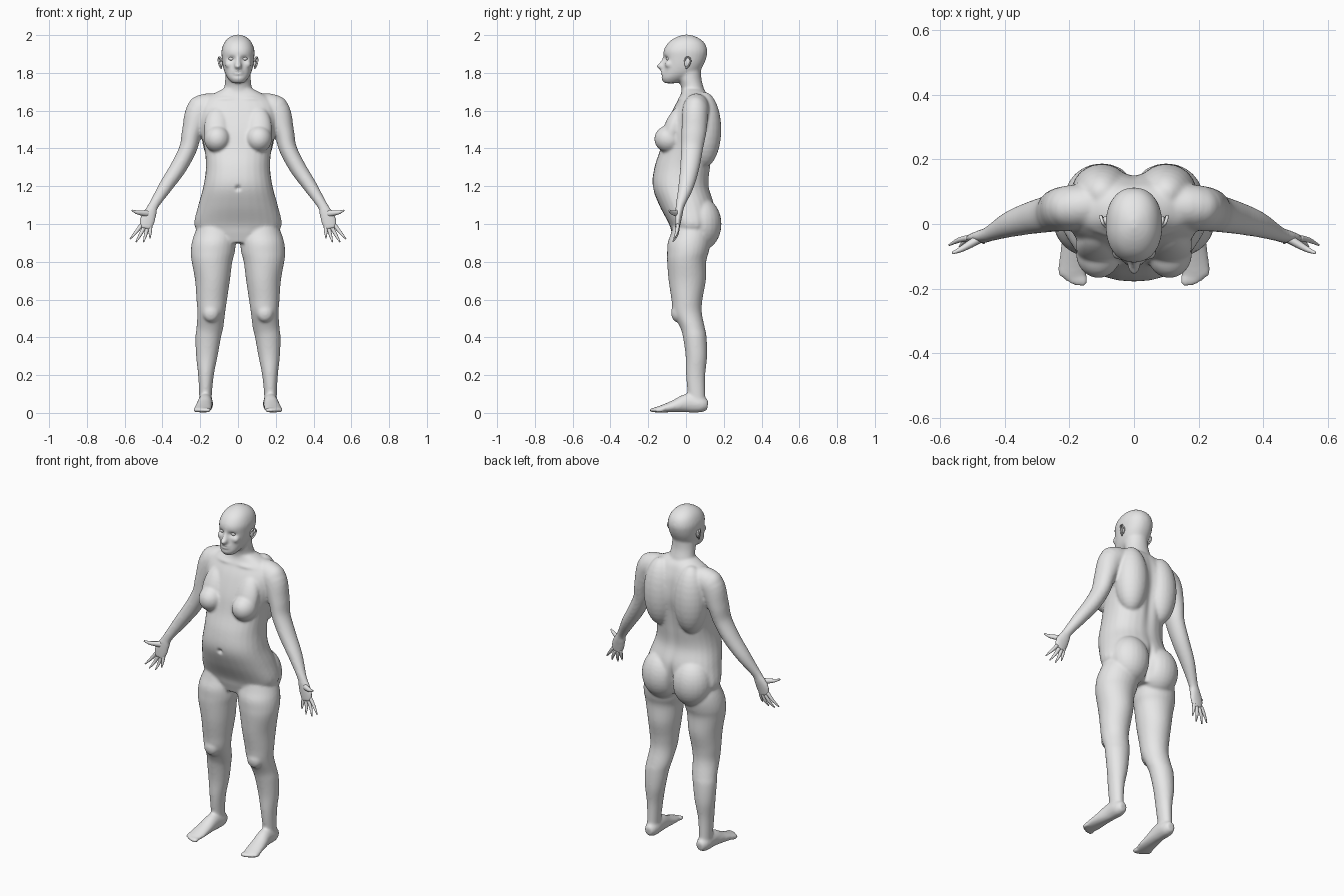
import bpy, bmesh
from math import cos, sin, pi, exp, copysign
from mathutils import Vector, Matrix

cube = bpy.data.objects.get("Cube")
if cube:
    bpy.data.objects.remove(cube, do_unlink=True)

skin = bpy.data.materials.new("plain grey")
skin.use_nodes = True
grey = (0.8, 0.8, 0.8, 1)
skin.diffuse_color = grey
for node in skin.node_tree.nodes:
    if node.type == 'BSDF_PRINCIPLED':
        node.inputs["Base Color"].default_value = grey

UP, BACK = Vector((0, 0, 1)), Vector((0, 1, 0))


def smooth_path(rings, steps=5):
    """Catmull-Rom interpolation of ring tuples (x, y, z, half width, half depth)."""
    out = []
    last = len(rings) - 1
    for i in range(last):
        quad = zip(rings[max(i - 1, 0)], rings[i], rings[i + 1], rings[min(i + 2, last)])
        quad = list(quad)
        for s in range(steps):
            t = s / steps
            out.append([b + t * (c - a) / 2 + t * t * (a - 2.5 * b + 2 * c - d / 2)
                        + t ** 3 * (3 * b - a - 3 * c + d) / 2 for a, b, c, d in quad])
    return out + [list(rings[last])]


def loft(bm, rings, hint=BACK, flat=False, both=True, power=2.0, sides=28):
    """Skin closed oval rings; flat keeps every ring horizontal, both mirrors in x."""
    path = smooth_path(rings)
    centres = [Vector(r[:3]) for r in path]
    for side in (1, -1) if both else (1,):
        loops = []
        for i, r in enumerate(path):
            t = centres[min(i + 1, len(path) - 1)] - centres[max(i - 1, 0)]
            t = UP if flat else t.normalized()
            u = hint.cross(t).normalized()
            v = t.cross(u)
            loop = []
            for k in range(sides):
                c, s = cos(2 * pi * k / sides), sin(2 * pi * k / sides)
                c = copysign(abs(c) ** (2 / power), c)
                s = copysign(abs(s) ** (2 / power), s)
                p = centres[i] + u * c * max(r[3], 0.002) + v * s * max(r[4], 0.002)
                loop.append(bm.verts.new((p.x * side, p.y, p.z)))
            loops.append(loop)
        for lo, hi in zip(loops, loops[1:]):
            for k in range(sides):
                n = (k + 1) % sides
                bm.faces.new((lo[k], lo[n], hi[n], hi[k]))
        bm.faces.new(loops[0])
        bm.faces.new(loops[-1])


def blob(bm, place, size, tilt=0.0, both=True):
    """Ellipsoid, tilted about x, mirrored when both is set."""
    for side in (1, -1) if both else (1,):
        m = Matrix.Translation((place[0] * side, place[1], place[2]))
        m = m @ Matrix.Rotation(tilt, 4, 'X') @ Matrix.Diagonal((*size, 1))
        bmesh.ops.create_uvsphere(bm, u_segments=24, v_segments=16, radius=1, matrix=m)


def band(z, left, right, front, back):
    """Horizontal ring from its extents."""
    return ((left + right) / 2, (front + back) / 2, z, (right - left) / 2, (back - front) / 2)


def finish(bm, name):
    bmesh.ops.recalc_face_normals(bm, faces=bm.faces)
    mesh = bpy.data.meshes.new(name)
    bm.to_mesh(mesh)
    bm.free()
    mesh.materials.append(skin)
    mesh.shade_smooth()
    obj = bpy.data.objects.new(name, mesh)
    bpy.context.scene.collection.objects.link(obj)
    return obj


def press(mesh, place, reach, push, both=False):
    """Soft local push of the surface."""
    for side in (1, -1) if both else (1,):
        for v in mesh.vertices:
            d = (((v.co.x - place[0] * side) / reach[0]) ** 2
                 + ((v.co.y - place[1]) / reach[1]) ** 2
                 + ((v.co.z - place[2]) / reach[2]) ** 2)
            if d < 9:
                v.co += Vector((push[0] * side, push[1], push[2])) * exp(-d)


bm = bmesh.new()

# Torso: height, half width, front, back
torso = [(.9, .14, -.06, .1), (.95, .2, -.075, .13), (1, .232, -.09, .15),
         (1.1, .21, -.142, .15), (1.2, .183, -.177, .122), (1.3, .17, -.167, .13),
         (1.4, .178, -.135, .145), (1.5, .2, -.11, .16), (1.6, .21, -.072, .15),
         (1.66, .18, -.04, .13), (1.695, .12, -.025, .11), (1.72, .07, -.02, .08)]
loft(bm, [band(z, -w, w, f, b) for z, w, f, b in torso], flat=True, both=False, power=2.3)
blob(bm, (.1, .095, 1.5), (.095, .092, .2))             # shoulder blades
blob(bm, (.1, .08, 1), (.115, .108, .14))               # buttocks
blob(bm, (.11, -.09, 1.45), (.07, .078, .072))          # breasts
blob(bm, (.11, -.07, 1.5), (.07, .05, .13), -.35)

# Neck and head
loft(bm, [(0, .045, 1.65, .09, .07), (0, .035, 1.72, .073, .06),
          (0, .02, 1.77, .068, .062), (0, .01, 1.83, .066, .07)], flat=True, both=False)
head = [(1.745, .03, -.115, -.05), (1.77, .053, -.13, .01), (1.8, .07, -.125, .065),
        (1.84, .081, -.118, .092), (1.88, .086, -.118, .108), (1.92, .087, -.118, .113),
        (1.96, .073, -.094, .097), (1.987, .048, -.056, .062), (2.002, .014, -.015, .02)]
loft(bm, [band(z, -w, w, f, b) for z, w, f, b in head], flat=True, both=False, power=2.2)
loft(bm, [(0, -.112, 1.885, .01, .012), (0, -.122, 1.86, .012, .014),
          (0, -.133, 1.835, .02, .018), (0, -.122, 1.82, .015, .01)], flat=True, both=False)
blob(bm, (0, -.119, 1.802), (.03, .018, .016), 0, False)  # lips
blob(bm, (.045, -.09, 1.845), (.025, .022, .02))          # cheeks

# Legs: height, inner, outer, front, back
leg = [(1.02, .04, .2, -.06, .11), (.95, .012, .23, -.08, .13), (.9, .012, .245, -.097, .13),
       (.85, .017, .25, -.1, .12), (.8, .03, .245, -.1, .107), (.7, .043, .227, -.092, .105),
       (.6, .058, .22, -.077, .087), (.53, .068, .215, -.068, .084), (.45, .078, .22, -.03, .1),
       (.4, .09, .225, -.016, .109), (.3, .108, .222, -.002, .112), (.2, .128, .211, 0, .102),
       (.1, .138, .206, .01, .102), (.03, .14, .205, .02, .105)]
loft(bm, [band(*r) for r in leg], flat=True)
blob(bm, (.143, -.045, .53), (.045, .034, .05))         # knee caps

# Feet and toes
loft(bm, [(.17, .115, .04, .022, .026), (.171, .08, .045, .038, .043),
          (.173, .01, .052, .039, .05), (.18, -.06, .036, .044, .033),
          (.186, -.12, .023, .047, .021), (.19, -.16, .016, .042, .014)], hint=UP)
for i in range(5):
    blob(bm, (.158 + .017 * i, -.172 + .002 * i * i, .015), (.014 - .001 * i, .025, .013))

# Arms running into the palms
loft(bm, [(.11, .06, 1.62, .07, .065), (.195, .05, 1.6, .078, .07), (.242, .042, 1.49, .055, .066),
          (.264, .032, 1.4, .047, .058), (.315, .02, 1.3, .044, .051), (.382, 0, 1.2, .037, .041),
          (.446, -.03, 1.1, .027, .024), (.464, -.037, 1.06, .035, .021),
          (.48, -.042, 1.02, .041, .017), (.49, -.046, .975, .033, .012)])
blob(bm, (.2, .05, 1.605), (.07, .066, .075))           # shoulder caps

# Fuse everything into one soft skin
body = finish(bm, "body")
remesh = body.modifiers.new("fuse", 'REMESH')
remesh.mode = 'VOXEL'
remesh.voxel_size = .007
soften = body.modifiers.new("soften", 'SMOOTH')
soften.factor = .5
soften.iterations = 9
graph = bpy.context.evaluated_depsgraph_get()
skin_mesh = bpy.data.meshes.new_from_object(body.evaluated_get(graph))
body.modifiers.clear()
body.data = skin_mesh
if not skin_mesh.materials:
    skin_mesh.materials.append(skin)

# Hollows and ridges
press(skin_mesh, (.034, -.115, 1.874), (.021, .04, .013), (0, .014, 0), True)   # eye sockets
press(skin_mesh, (0, -.13, 1.832), (.013, .03, .012), (0, -.01, 0))             # nose tip
press(skin_mesh, (0, -.13, 1.802), (.022, .03, .005), (0, .006, 0))             # mouth
press(skin_mesh, (0, -.12, 1.784), (.022, .03, .005), (0, .004, 0))             # chin crease
press(skin_mesh, (0, -.175, 1.19), (.013, .03, .013), (0, .014, 0))             # navel
press(skin_mesh, (0, .15, 1.4), (.025, .06, .24), (0, -.012, 0))                # spine
press(skin_mesh, (0, .15, .98), (.016, .09, .09), (0, -.03, 0))                 # cleft
press(skin_mesh, (.07, -.03, 1.665), (.05, .03, .012), (0, -.006, 0), True)     # collar bones
skin_mesh.shade_smooth()

# Fingers: root x, root z, tip x, tip y, tip z
bm = bmesh.new()
for rx, rz, tx, ty, tz in [(.464, .99, .466, -.06, .925), (.48, .98, .5, -.07, .905),
                           (.498, .98, .54, -.07, .905), (.511, .995, .572, -.065, .92)]:
    loft(bm, [(rx, -.043, rz, .011, .01), ((rx + tx) / 2, -.05, (rz + tz) / 2 - .002, .0085, .008),
              (tx, ty, tz, .003, .003)], sides=12)
loft(bm, [(.47, -.04, 1.055, .02, .015), (.507, -.062, 1.058, .014, .012),
          (.535, -.078, 1.062, .01, .009), (.562, -.09, 1.072, .004, .004)], sides=12)
finish(bm, "fingers")

# Eyes
bm = bmesh.new()
blob(bm, (.034, -.089, 1.875), (.017, .016, .012))
finish(bm, "eyes")

# Ears: thin shell with a curled rim
bm = bmesh.new()
blob(bm, (.088, .008, 1.855), (.009, .017, .026), -.15)
loft(bm, [(.088, -.008, 1.86, .004, .004), (.096, .002, 1.882, .004, .005),
          (.102, .02, 1.878, .004, .005), (.102, .024, 1.858, .004, .005),
          (.095, .012, 1.836, .004, .005), (.088, .001, 1.825, .005, .005)],
     hint=Vector((1, 0, 0)), sides=10)
finish(bm, "ears")
